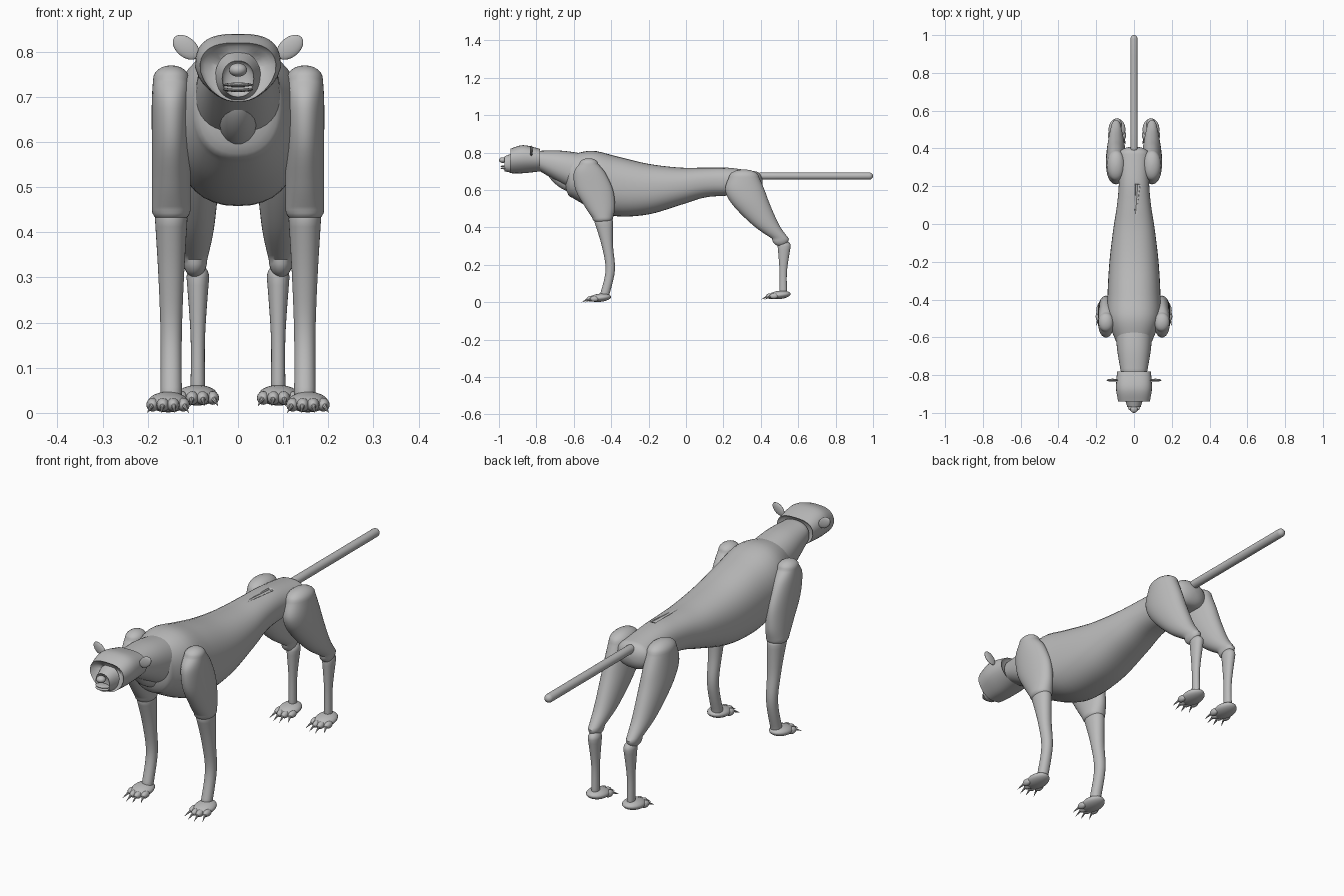
import bpy, bmesh, math
from mathutils import Vector

if "Cube" in bpy.data.objects:
    bpy.data.objects.remove(bpy.data.objects["Cube"], do_unlink=True)

GREY = (0.5, 0.5, 0.5, 1)
mat = bpy.data.materials.new("plain grey")
mat.use_nodes = True
mat.diffuse_color = GREY
mat.node_tree.nodes["Principled BSDF"].inputs["Base Color"].default_value = GREY


def finish(name, bm):
    """Turn a bmesh into a smooth-shaded grey object."""
    bmesh.ops.recalc_face_normals(bm, faces=bm.faces)
    mesh = bpy.data.meshes.new(name)
    bm.to_mesh(mesh)
    bm.free()
    ob = bpy.data.objects.new(name, mesh)
    bpy.context.collection.objects.link(ob)
    mesh.materials.append(mat)
    bpy.ops.object.select_all(action='DESELECT')
    ob.select_set(True)
    bpy.context.view_layer.objects.active = ob
    bpy.ops.object.shade_smooth_by_angle(angle=math.radians(40))
    return ob


def smooth_rows(rows, steps=5):
    """Catmull-Rom interpolation between profile rows."""
    rows = [Vector(row) for row in rows]
    padded = [rows[0]] + rows + [rows[-1]]
    out = []
    for a, b, c, d in zip(padded, padded[1:], padded[2:], padded[3:]):
        for step in range(steps):
            t = step / steps
            out.append(b + (c - a) * t / 2 + (a - b * 2.5 + c * 2 - d / 2) * t * t
                       + (b * 3 - a - c * 3 + d) * t ** 3 / 2)
    return out + [rows[-1]]


def dome(row, length, rings=6):
    """Rows that round off an end over the given length."""
    position, low, high, half = row
    middle, radius = (low + high) / 2, (high - low) / 2
    for ring in range(1, rings + 1):
        angle = math.radians(87) * ring / rings
        shrink = math.cos(angle)
        yield Vector((position + length * math.sin(angle), middle - radius * shrink,
                      middle + radius * shrink, half * shrink))


def loft(name, rows, end, upright=False, x=0, power=2.0, shape=None, sides=36):
    """Rows are (y, bottom, top, half width), or (z, front, back, half width) when upright."""
    rows = smooth_rows(rows)
    rows = list(dome(rows[0], -end))[::-1] + rows + list(dome(rows[-1], end))
    bm = bmesh.new()
    rings = []
    for position, low, high, half in rows:
        ring = []
        for k in range(sides):
            angle = math.tau * k / sides
            across, deep = (math.copysign(abs(v) ** (2 / power), v)
                            for v in (math.cos(angle), math.sin(angle)))
            other = (low + high) / 2 + deep * (high - low) / 2
            y, z = (other, position) if upright else (position, other)
            point = Vector((x + across * half, y, z))
            ring.append(bm.verts.new(shape(point) if shape else point))
        rings.append(ring)
    for lower, upper in zip(rings, rings[1:]):
        for k in range(sides):
            bm.faces.new((lower[k - 1], lower[k], upper[k], upper[k - 1]))
    bm.faces.new(rings[0])
    bm.faces.new(rings[-1])
    return finish(name, bm)


def limb(name, x, rows, ratio, widest, end=0.03):
    """Upright loft whose width follows its depth up to a limit."""
    full = [(z, front, back, min(widest, ratio * (back - front))) for z, front, back in rows]
    loft(name, full, end, upright=True, x=x, power=2.1)


def ball(name, location, size, tilt=0, roll=0):
    bm = bmesh.new()
    bmesh.ops.create_uvsphere(bm, u_segments=20, v_segments=12, radius=1)
    ob = finish(name, bm)
    ob.location, ob.scale = location, size
    ob.rotation_euler = (math.radians(tilt), math.radians(roll), 0)


def spike(name, base, tip, radius):
    base, tip = Vector(base), Vector(tip)
    bm = bmesh.new()
    bmesh.ops.create_cone(bm, cap_ends=True, segments=8, radius1=radius,
                          radius2=radius / 20, depth=(tip - base).length)
    ob = finish(name, bm)
    ob.location = (base + tip) / 2
    ob.rotation_mode = 'QUATERNION'
    ob.rotation_quaternion = (tip - base).to_track_quat('Z', 'Y')
    return ob


def paw(name, side, x, heel, z):
    """Pad with four splayed toes and claws."""
    ball(name, (side * x, heel - 0.06, z + 0.024), (0.045, 0.06, 0.022), tilt=6)
    for toe in range(4):
        splay = (toe - 1.5) / 1.5
        toe_x = x + splay * 0.034
        toe_y = heel - 0.11 + 0.02 * splay ** 2
        ball(f"{name}_toe_{toe + 1}", (side * toe_x, toe_y, z + 0.018), (0.014, 0.024, 0.015))
        spike(f"{name}_claw_{toe + 1}", (side * toe_x, toe_y - 0.012, z + 0.02),
              (side * (toe_x + splay * 0.012), toe_y - 0.05, z), 0.007)


def head_shape(p):
    """Narrow the jaw and hollow the eye sockets."""
    drop = max(0, 0.765 - p.z)
    p.x *= 1 - 0.45 * (drop / 0.08) ** 1.4
    if p.y < -0.9:
        distance = math.hypot(abs(p.x) - 0.043, p.z - 0.778)
        p.y += 0.02 * math.exp(-(distance / 0.022) ** 2)
    return p


# Torso, with a narrow crease along the loin
torso = loft("torso", [
    (-0.61, 0.56, 0.79, 0.1), (-0.5, 0.5, 0.81, 0.14), (-0.37, 0.46, 0.78, 0.14),
    (-0.2, 0.47, 0.74, 0.13), (-0.03, 0.52, 0.72, 0.11), (0.1, 0.56, 0.72, 0.09),
    (0.22, 0.57, 0.72, 0.08), (0.37, 0.58, 0.7, 0.08)], 0.04, power=2.3)
cutter = spike("crease_cutter", (0.02, 0.21, 0.725), (0, -0.06, 0.725), 0.016)
cutter.hide_render = True
cutter.hide_set(True)
crease = torso.modifiers.new("crease", 'BOOLEAN')
crease.operation, crease.object = 'DIFFERENCE', cutter

# Neck and throat
loft("neck", [(-0.78, 0.7, 0.81, 0.07), (-0.66, 0.63, 0.81, 0.09), (-0.52, 0.56, 0.79, 0.1)],
     0.02, power=2.3)
ball("throat", (0, -0.655, 0.655), (0.044, 0.1, 0.045), tilt=-35)

# Head, muzzle, nose and lips
loft("head", [(-0.78, 0.7, 0.82, 0.09), (-0.87, 0.69, 0.84, 0.095), (-0.94, 0.69, 0.82, 0.085)],
     0.02, power=2.8, shape=head_shape)
loft("muzzle", [(-0.92, 0.69, 0.8, 0.05), (-0.97, 0.7, 0.78, 0.035)], 0.02, power=2.2)
ball("nose", (0, -0.98, 0.76), (0.02, 0.02, 0.015))
for lip, height in (("upper_lip", 0.727), ("lower_lip", 0.716)):
    ball(lip, (0, -0.97, height), (0.033, 0.022, 0.005))

# Tail
loft("tail", [(y, 0.656, 0.694, 0.019) for y in (0.4, 0.98)], 0.02)

for s, side in ((1, "left"), (-1, "right")):
    ball(f"{side}_ear", (s * 0.115, -0.827, 0.81), (0.034, 0.008, 0.022), roll=-40 * s)

    # Front legs
    limb(f"{side}_upper_arm", s * 0.148, [
        (0.45, -0.5, -0.39), (0.51, -0.54, -0.38), (0.6, -0.59, -0.39),
        (0.69, -0.6, -0.43), (0.74, -0.57, -0.47)], 0.4, 0.043)
    limb(f"{side}_forearm", s * 0.148, [
        (0.04, -0.46, -0.41), (0.17, -0.43, -0.38), (0.3, -0.45, -0.39), (0.43, -0.49, -0.39)],
        0.47, 0.036)
    paw(f"{side}_front_paw", s, 0.155, -0.4, 0)

    # Hind legs
    limb(f"{side}_thigh", s * 0.095, [
        (0.34, 0.46, 0.55), (0.41, 0.36, 0.5), (0.52, 0.25, 0.45), (0.6, 0.21, 0.42),
        (0.67, 0.23, 0.39)], 0.3, 0.053, end=0.04)
    limb(f"{side}_hock", s * 0.089, [(0.06, 0.5, 0.54), (0.17, 0.5, 0.54), (0.3, 0.49, 0.56)],
         0.4, 0.025)
    paw(f"{side}_hind_paw", s, 0.09, 0.56, 0.015)
